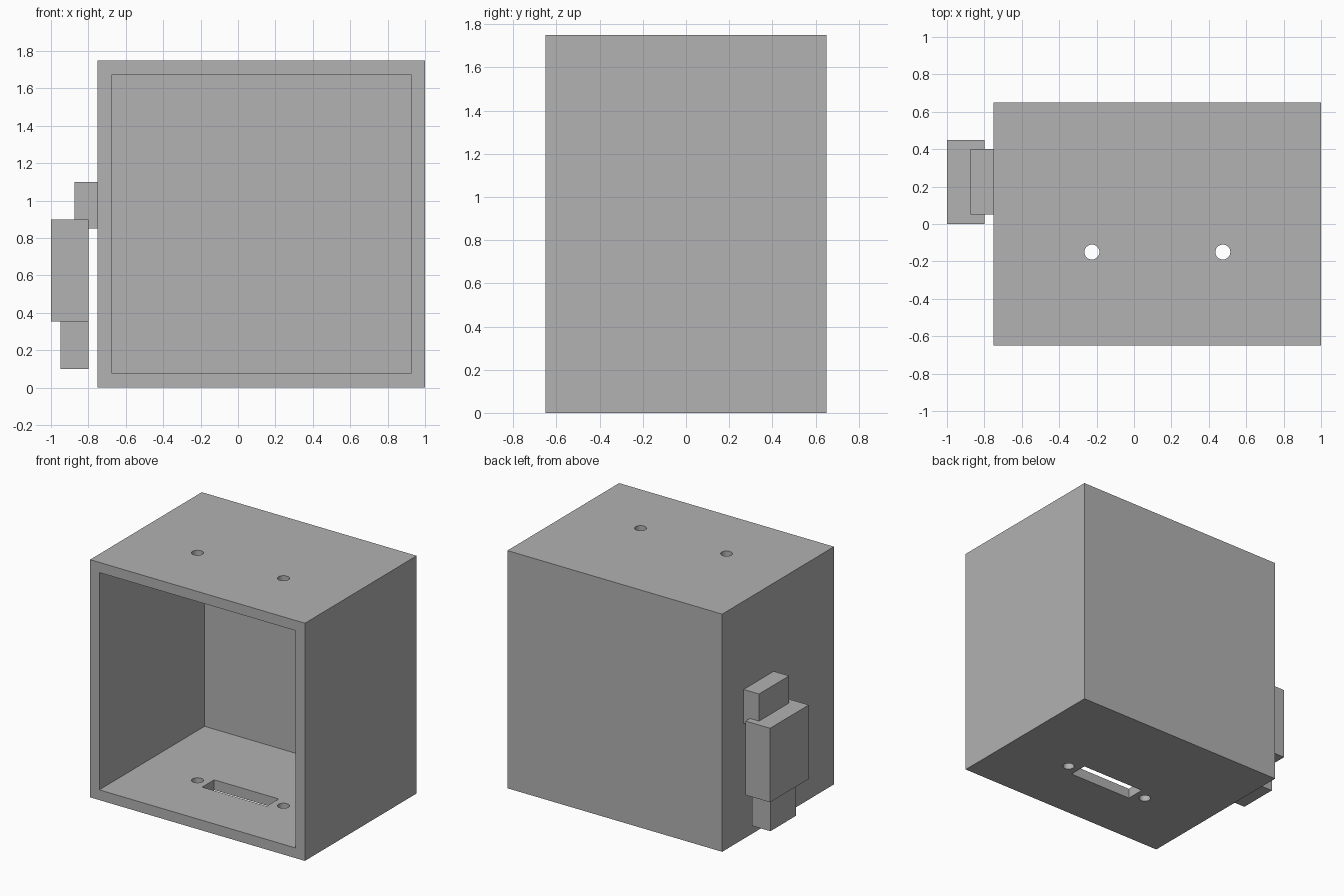
import bpy
import math

cube = bpy.data.objects.get("Cube")
if cube:
    bpy.data.objects.remove(cube, do_unlink=True)

grey = bpy.data.materials.new("plain grey")
grey.use_nodes = True
colour = (0.445, 0.445, 0.445, 1)
grey.diffuse_color = colour
grey.node_tree.nodes["Principled BSDF"].inputs["Base Color"].default_value = colour


def box(name, low, high):
    """Axis-aligned box between two corners."""
    centre = [(a + b) / 2 for a, b in zip(low, high)]
    size = [b - a for a, b in zip(low, high)]
    bpy.ops.mesh.primitive_cube_add(size=1, location=centre)
    ob = bpy.context.object
    ob.name = name
    ob.scale = size
    bpy.ops.object.transform_apply(location=False, rotation=False, scale=True)
    ob.data.materials.append(grey)
    return ob


def cut(target, cutter):
    """Subtract a helper solid, leaving it out of the finished model."""
    mod = target.modifiers.new(cutter.name, "BOOLEAN")
    mod.operation = "DIFFERENCE"
    mod.solver = "EXACT"
    mod.object = cutter
    bpy.context.view_layer.objects.active = target
    bpy.ops.object.modifier_apply(modifier=mod.name)
    bpy.data.objects.remove(cutter, do_unlink=True)


# Open-fronted housing
left, right, depth, height, wall = -0.75, 1.0, 0.65, 1.75, 0.075
mid_x, hole_y = (left + right) / 2, -0.15
housing = box("housing", (left, -depth, 0), (right, depth, height))
cut(housing, box("cavity_cutter", (left + wall, -depth - 0.1, wall),
                 (right - wall, depth - wall, height - wall)))

# Slot through the floor
cut(housing, box("slot_cutter", (mid_x - 0.2625, hole_y - 0.07, -0.1),
                 (mid_x + 0.2625, hole_y + 0.07, wall + 0.1)))

# Screw holes through the roof and the floor
for side in (-1, 1):
    bpy.ops.mesh.primitive_cylinder_add(
        vertices=32, radius=0.04, depth=height + 0.4,
        location=(mid_x + side * 0.35, hole_y, height / 2))
    drill = bpy.context.object
    drill.name = "hole_cutter"
    drill.data.materials.append(grey)
    cut(housing, drill)

# Latch blocks beside the housing
box("upper_latch_block", (-0.875, 0.05, 0.85), (left, 0.40, 1.10))
box("main_latch_block", (-1.0, 0.0, 0.355), (-0.80, 0.45, 0.90))
box("lower_latch_block", (-0.95, 0.075, 0.10), (-0.80, 0.375, 0.355))

# Crisp flat walls with smooth hole sides
bpy.ops.object.select_all(action="DESELECT")
housing.select_set(True)
bpy.context.view_layer.objects.active = housing
bpy.ops.object.shade_smooth_by_angle(angle=math.radians(30))
